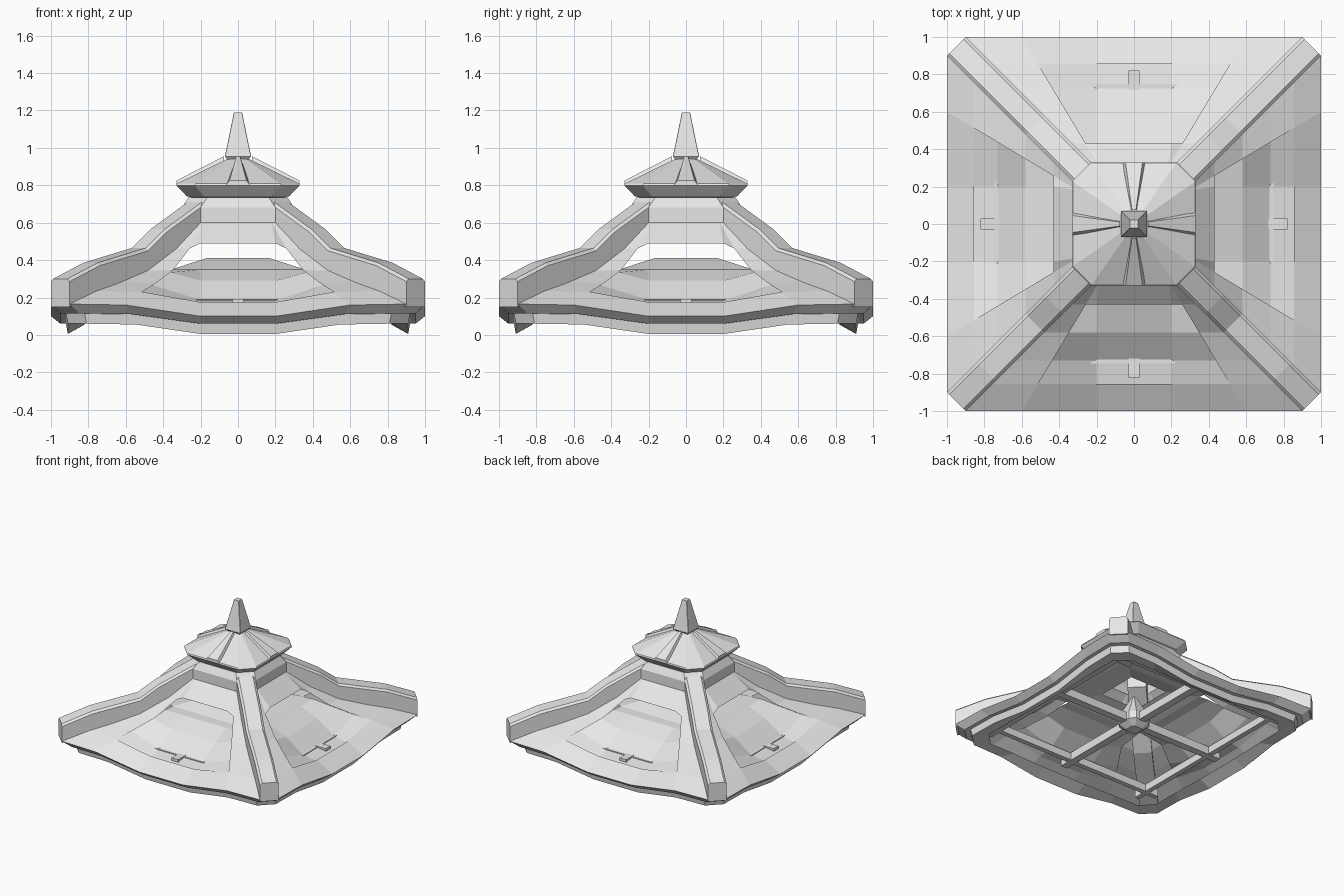
import bpy, bmesh, math
from mathutils import Matrix, Vector

if "Cube" in bpy.data.objects:
    bpy.data.objects.remove(bpy.data.objects["Cube"], do_unlink=True)

grey = bpy.data.materials.new("pale_grey")
grey.use_nodes = True
colour = (0.8, 0.8, 0.8, 1)
grey.diffuse_color = colour
grey.node_tree.nodes["Principled BSDF"].inputs["Base Color"].default_value = colour


def finish(name, bm, fix_normals=False):
    bmesh.ops.remove_doubles(bm, verts=bm.verts, dist=0.0005)
    if fix_normals:
        bmesh.ops.recalc_face_normals(bm, faces=bm.faces)
    mesh = bpy.data.meshes.new(name)
    bm.to_mesh(mesh)
    bm.free()
    mesh.materials.append(grey)
    obj = bpy.data.objects.new(name, mesh)
    bpy.context.collection.objects.link(obj)
    return obj


def turn(k):
    return Matrix.Rotation(k * math.pi / 2, 3, "Z")


def strip(bm, low, high):
    """Join two rows of points with quads."""
    for i in range(len(low) - 1):
        pts = [low[i], low[i + 1], high[i + 1], high[i]]
        if (pts[0] - pts[1]).length + (pts[2] - pts[3]).length > 0.002:
            bm.faces.new([bm.verts.new(p) for p in pts])


def mirror_row(r, right):
    """Row of points on the front side from its right half."""
    row = [(-t, z) for t, z in reversed(right)] + right
    return [Vector((t, -r, z)) for t, z in row]


def side_row(r, corner, mid):
    """Points across one side of a square ring with cut corners."""
    c = r - 0.1
    q = min(0.6 * r, c)
    m = min(0.2, q)
    near = mid + 0.92 * (corner - mid)
    return mirror_row(r, [(m, mid), (q, near), (c, corner)])


# Curved roof shell with an underhung rim and four trapezoid openings
levels = [(0.82, 0.065, 0.055), (0.91, 0.06, 0.005),
          (0.92, 0.115, 0.06), (0.95, 0.115, 0.06), (1.0, 0.165, 0.10),
          (0.855, 0.235, 0.175), (0.73, 0.28, 0.25), (0.58, 0.345, 0.36),
          (0.43, 0.46, 0.49), (0.30, 0.60, 0.60), (0.30, 0.68, 0.68),
          (0.265, 0.735, 0.735)]
bm = bmesh.new()
for k in range(4):
    rows = [[turn(k) @ p for p in side_row(*lv)] for lv in levels]
    following = [turn(k + 1) @ side_row(*lv)[0] for lv in levels]
    for j in range(len(rows) - 1):
        low, high = rows[j] + [following[j]], rows[j + 1] + [following[j + 1]]
        if 0.43 < levels[j][0] < 0.9 and j > 4:
            strip(bm, low[:2], high[:2])
            strip(bm, low[4:], high[4:])
        else:
            strip(bm, low, high)
finish("roof_shell", bm)

# Sagging panels set just below the openings, running on as a low ceiling:
# distance out, middle height, half width, edge height
panel_rows = [(0.86, 0.165, 0.53, 0.225), (0.73, 0.186, 0.455, 0.266),
              (0.58, 0.29, 0.365, 0.334), (0.43, 0.35, 0.36, 0.35),
              (0.35, 0.352, 0.35, 0.352), (0.17, 0.41, 0.17, 0.41)]
for k, label in enumerate(["front", "left", "back", "right"]):
    bm = bmesh.new()
    rows = [[turn(k) @ p for p in mirror_row(r, [(min(0.2, w), mid), (w, edge)])]
            for r, mid, w, edge in panel_rows]
    for low, high in zip(rows, rows[1:]):
        strip(bm, low, high)
    finish(label + "_roof_panel", bm)


def loft(name, loops):
    """Closed solid through matching loops of points."""
    bm = bmesh.new()
    loops = [[bm.verts.new(p) for p in loop] for loop in loops]
    count = len(loops[0])
    for a, b in zip(loops, loops[1:]):
        for i in range(count):
            n = (i + 1) % count
            bm.faces.new([a[i], a[n], b[n], b[i]])
    bm.faces.new(loops[0][::-1])
    bm.faces.new(loops[-1])
    return finish(name, bm, True)


# Hip ridges: distance along the diagonal, base height, top height
ridge = [(0.95, 0.15, 0.30), (0.79, 0.21, 0.385), (0.53, 0.32, 0.465),
         (0.43, 0.41, 0.565), (0.17, 0.60, 0.755)]
for k in range(4):
    loops = []
    for d, base, top in ridge:
        section = [(-0.05, base), (0.05, base), (0.05, top - 0.015),
                   (0.038, top), (-0.038, top), (-0.05, top - 0.015)]
        loops.append([turn(k) @ Vector((d + s, d - s, z)) for s, z in section])
    loft("hip_ridge_%d" % (k + 1), loops)


def stack(name, rings):
    """Closed solid from rings of (half size, corner cut, height)."""
    loft(name, [[turn(k) @ Vector((t, -r, z))
                 for k in range(4) for t in (cut - r, r - cut)]
                for r, cut, z in rings])


# Upper cap, finial and central hub
stack("upper_cap", [(0.2, 0.08, 0.722), (0.275, 0.09, 0.742), (0.33, 0.1, 0.80),
                    (0.325, 0.1, 0.81), (0.06, 0.02, 0.94)])
stack("finial", [(0.05, 0.002, 0.93), (0.07, 0.002, 0.955), (0.022, 0.002, 1.19)])
stack("central_hub", [(0.05, 0.02, 0.09), (0.1, 0.04, 0.13),
                      (0.1, 0.04, 0.19), (0.015, 0.005, 0.37)])

# Tapered ribs on the cap
for k in range(4):
    ends = []
    for r, w, z in [(0.33, 0.065, 0.80), (0.075, 0.015, 0.93)]:
        section = [(-w, z), (w, z), (w * 0.7, z + 0.025), (-w * 0.7, z + 0.025)]
        ends.append([turn(k) @ Vector((t, -r, h)) for t, h in section])
    loft("cap_rib_%d" % (k + 1), ends)


def beam(name, centre, size, k):
    bm = bmesh.new()
    bmesh.ops.create_cube(bm, size=1)
    for v in bm.verts:
        v.co = turn(k) @ (Vector(centre) + Vector([a * b for a, b in zip(v.co, size)]))
    finish(name, bm)


# Crossed timber frame under the roof
for k in range(4):
    beam("frame_beam_%d" % (k + 1), (0, -0.725, 0.16), (1.66, 0.04, 0.06), k)
    beam("radial_beam_%d" % (k + 1), (0, -0.43, 0.16), (0.06, 0.78, 0.066), k)
